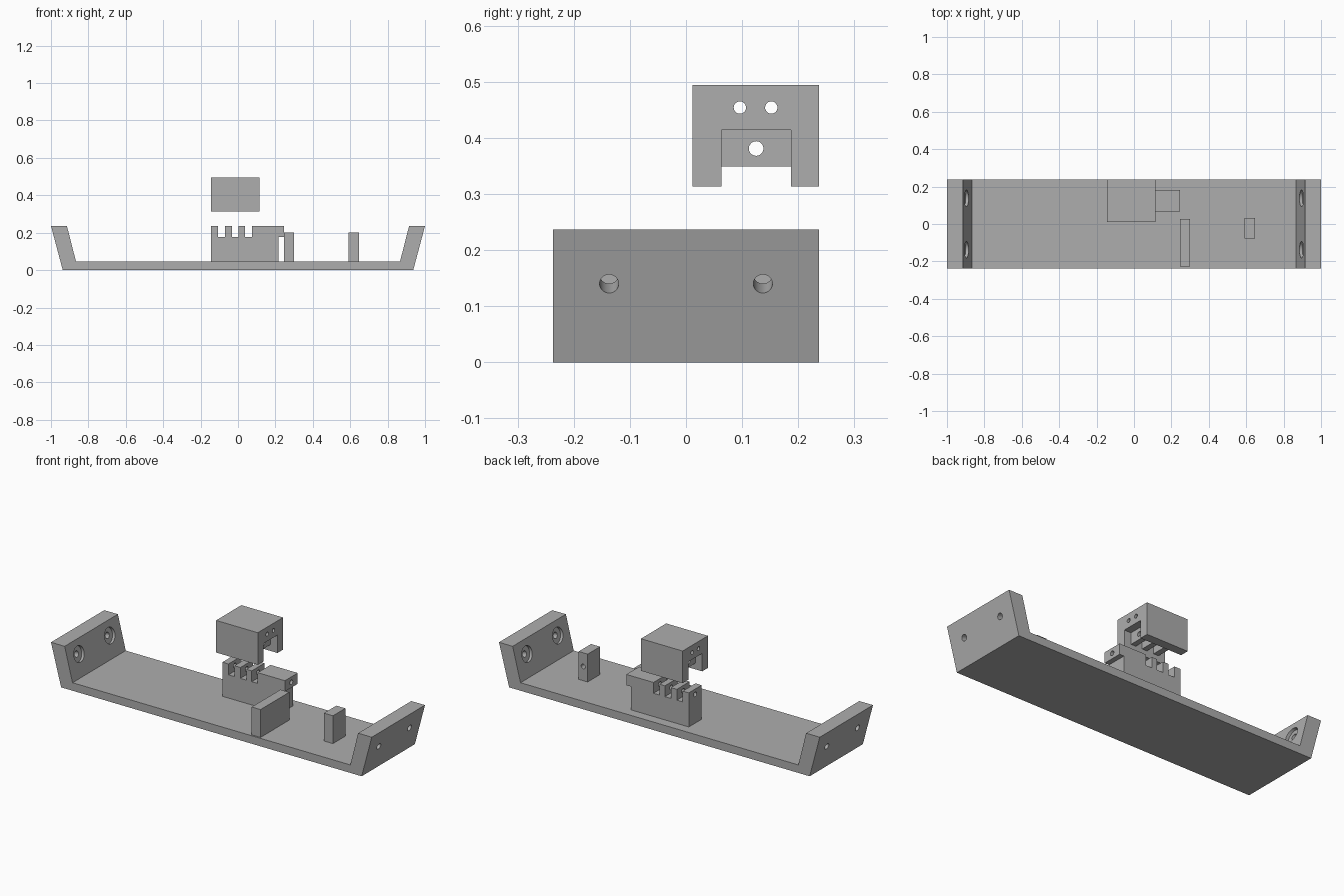
import bpy
import bmesh
from mathutils import Vector

cube = bpy.data.objects.get("Cube")
if cube:
    bpy.data.objects.remove(cube, do_unlink=True)

grey = bpy.data.materials.new("plain grey")
grey.use_nodes = True
GREY = (0.42, 0.42, 0.42, 1)
grey.diffuse_color = GREY
grey.node_tree.nodes["Principled BSDF"].inputs["Base Color"].default_value = GREY


def extrude(name, profile, start, end, axis="y"):
    """Solid from a profile: (x, z) run along y, or (y, z) run along x."""
    bm = bmesh.new()
    verts = [bm.verts.new((a, start, b) if axis == "y" else (start, a, b)) for a, b in profile]
    face = bm.faces.new(verts)
    moved = bmesh.ops.extrude_face_region(bm, geom=[face])["geom"]
    shift = Vector((0, end - start, 0) if axis == "y" else (end - start, 0, 0))
    bmesh.ops.translate(bm, vec=shift, verts=[v for v in moved if isinstance(v, bmesh.types.BMVert)])
    bmesh.ops.recalc_face_normals(bm, faces=bm.faces)
    mesh = bpy.data.meshes.new(name)
    bm.to_mesh(mesh)
    bm.free()
    mesh.materials.append(grey)
    obj = bpy.data.objects.new(name, mesh)
    bpy.context.collection.objects.link(obj)
    return obj


def box(name, x0, x1, y0, y1, z0, z1):
    return extrude(name, [(x0, z0), (x1, z0), (x1, z1), (x0, z1)], y0, y1)


def drill(target, start, end, radius):
    """Cut a round hole running from start to end."""
    start, end = Vector(start), Vector(end)
    axis = end - start
    bpy.ops.mesh.primitive_cylinder_add(
        vertices=32, radius=radius, depth=axis.length, location=(start + end) / 2,
        rotation=axis.to_track_quat("Z", "Y").to_euler())
    cutter = bpy.context.object
    cutter.data.materials.append(grey)
    cutter.hide_render = True
    mod = target.modifiers.new("hole", "BOOLEAN")
    mod.operation, mod.solver, mod.object = "DIFFERENCE", "EXACT", cutter
    bpy.context.view_layer.objects.active = target
    bpy.ops.object.modifier_apply(modifier=mod.name)
    bpy.data.objects.remove(cutter, do_unlink=True)


FLOOR = 0.045
MID_Y = 0.125

# Tray with sloping end walls
half = [(0.937, 0), (1, 0.237), (0.915, 0.237), (0.866, FLOOR)]
tray = extrude("tray", half + [(-x, z) for x, z in reversed(half)], -0.237, 0.237)

# Screw holes with wide recesses on the inside of each wall
for side in (-1, 1):
    inward = Vector((-side * 0.967, 0, 0.255))
    for y in (-0.137, 0.137):
        outer = Vector((side * 0.974, y, 0.14))
        drill(tray, outer - inward * 0.05, outer + inward * 0.12, 0.017)
        drill(tray, outer + inward * 0.065, outer + inward * 0.12, 0.044)

# Clamp base: stepped block with slots in its top and a lengthwise hole
outline = [(-0.145, FLOOR), (0.217, FLOOR), (0.217, 0.176), (0.245, 0.176), (0.245, 0.237)]
slots = [(-0.107, -0.07), (-0.033, 0.004), (0.038, 0.075)]
for left, right in reversed(slots):
    outline += [(right, 0.237), (right, 0.176), (left, 0.176), (left, 0.237)]
outline.append((-0.145, 0.237))
base = extrude("clamp_base", outline, 0.068, 0.182)
drill(base, (-0.3, MID_Y, 0.207), (0.4, MID_Y, 0.207), 0.013)

# Clamp cap: inverted channel floating above the base
channel = [(0.012, 0.313), (0.063, 0.313), (0.063, 0.414), (0.187, 0.414),
           (0.187, 0.313), (0.237, 0.313), (0.237, 0.494), (0.012, 0.494)]
cap = extrude("clamp_cap", channel, -0.145, 0.115, "x")
for y in (0.096, 0.152):
    drill(cap, (-0.3, y, 0.454), (0.3, y, 0.454), 0.011)

# Fins under the cap that fit the slots
for number, (left, right) in enumerate(slots, 1):
    fin = box(f"cap_fin_{number}", left + 0.003, right - 0.003, 0.063, 0.187, 0.349, 0.414)
    drill(fin, (left - 0.1, MID_Y, 0.381), (right + 0.1, MID_Y, 0.381), 0.013)

# Upright plate and small post on the floor
box("upright_plate", 0.245, 0.3, -0.228, 0.028, FLOOR, 0.202)
post = box("small_post", 0.59, 0.646, -0.077, 0.033, FLOOR, 0.202)
drill(post, (0.618, -0.03, 0.125), (0.618, 0.1, 0.125), 0.013)

# Smooth hole walls, keep edges sharp
for obj in bpy.context.collection.objects:
    if obj.type == "MESH" and obj.data.materials and obj.data.materials[0] == grey:
        bpy.ops.object.select_all(action="DESELECT")
        obj.select_set(True)
        bpy.context.view_layer.objects.active = obj
        bpy.ops.object.shade_smooth_by_angle()
